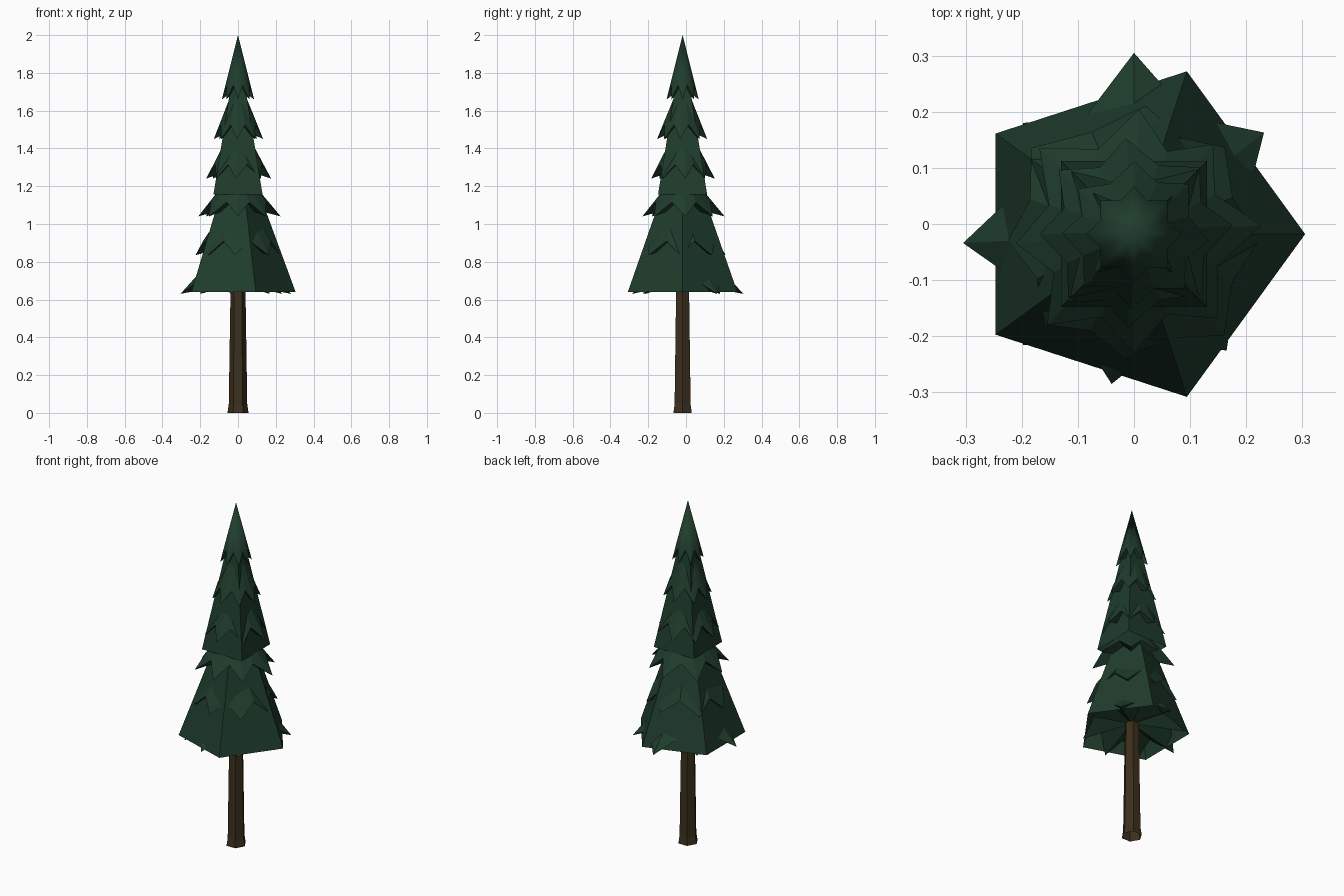
import bpy, bmesh, math, random

if "Cube" in bpy.data.objects:
    bpy.data.objects.remove(bpy.data.objects["Cube"])

random.seed(4)
CY = -0.018  # trunk axis sits slightly forward


def material(name, rgb):
    m = bpy.data.materials.new(name)
    m.diffuse_color = (*rgb, 1)
    m.use_nodes = True
    m.node_tree.nodes["Principled BSDF"].inputs["Base Color"].default_value = m.diffuse_color
    return m


GREEN = material("pine green", (0.0135, 0.045, 0.025))
BROWN = material("bark brown", (0.045, 0.029, 0.012))


def finish(name, bm, mat, smooth=False):
    bmesh.ops.recalc_face_normals(bm, faces=bm.faces)
    me = bpy.data.meshes.new(name)
    bm.to_mesh(me)
    bm.free()
    me.materials.append(mat)
    ob = bpy.data.objects.new(name, me)
    ob.location.y = CY
    bpy.context.collection.objects.link(ob)
    if smooth:
        bpy.context.view_layer.objects.active = ob
        ob.select_set(True)
        bpy.ops.object.shade_smooth_by_angle(angle=math.radians(65))
        ob.select_set(False)
    return ob


def lathe(name, sides, profile, mat, turn=0.0):
    """Open stack of regular polygons (radius, z)."""
    bm = bmesh.new()
    rings = []
    for r, z in profile:
        rings.append([bm.verts.new((r * math.cos(turn + math.tau * i / sides),
                                    r * math.sin(turn + math.tau * i / sides), z))
                      for i in range(sides)])
    for a, b in zip(rings, rings[1:]):
        for i in range(sides):
            j = (i + 1) % sides
            bm.faces.new((a[i], a[j], b[j], b[i]))
    return finish(name, bm, mat)


def skirt(name, tip_z, points, height=0.34, inner=0.8, lift=0.075, smooth=False):
    """Jagged cone of drooping branch tips; points are (angle in degrees, radius)."""
    bm = bmesh.new()
    n = len(points)
    ring = []
    for i, (a, r) in enumerate(points):
        a2, r2 = points[(i + 1) % n]
        if i == n - 1:
            a2 += 360
        m = math.radians((a + a2) / 2)
        a = math.radians(a)
        rin = inner * (r + r2) / 2
        ring.append(bm.verts.new((r * math.cos(a), r * math.sin(a), tip_z)))
        ring.append(bm.verts.new((rin * math.cos(m), rin * math.sin(m), tip_z + lift)))
    top = bm.verts.new((0, 0, tip_z + height))
    under = bm.verts.new((0, 0, tip_z + 0.06))
    for i in range(2 * n):
        j = (i + 1) % (2 * n)
        bm.faces.new((ring[i], ring[j], top))
        bm.faces.new((ring[j], ring[i], under))
    return finish(name, bm, GREEN, smooth)


# Trunk with a slight root flare
lathe("trunk", 6, [(0.056, 0), (0.049, 0.045), (0.039, 0.69)], BROWN)

# Foliage cores: five-sided below, four-sided above
lathe("lower_foliage", 5, [(0.305, 0.64), (0.09, 1.225)], GREEN)
lathe("upper_foliage", 4, [(0.184, 1.155), (0.012, 1.91)], GREEN, math.pi / 4)

# Branch tiers: (tip height, radius, height, notch depth)
skirt("branch_tier_1", 0.63, [(0, 0.28), (38, 0.294), (90, 0.323), (135, 0.28),
                              (183, 0.305), (225, 0.28), (261.5, 0.27), (308.5, 0.265)],
      inner=0.75)
tiers = [(0.835, 0.232, 0.35, 0.84), (1.04, 0.22, 0.27, 0.73),
         (1.24, 0.17, 0.33, 0.77), (1.45, 0.132, 0.33, 0.77)]
for k, (z, r, h, inner) in enumerate(tiers):
    pts = [(45 * i + random.uniform(-6, 6), r * random.uniform(0.95, 1.05)) for i in range(8)]
    skirt("branch_tier_%d" % (k + 2), z, pts, h, inner)

# Pointed crown
skirt("crown", 1.66, [(45 * i, 0.085) for i in range(8)], inner=0.76, smooth=True)
